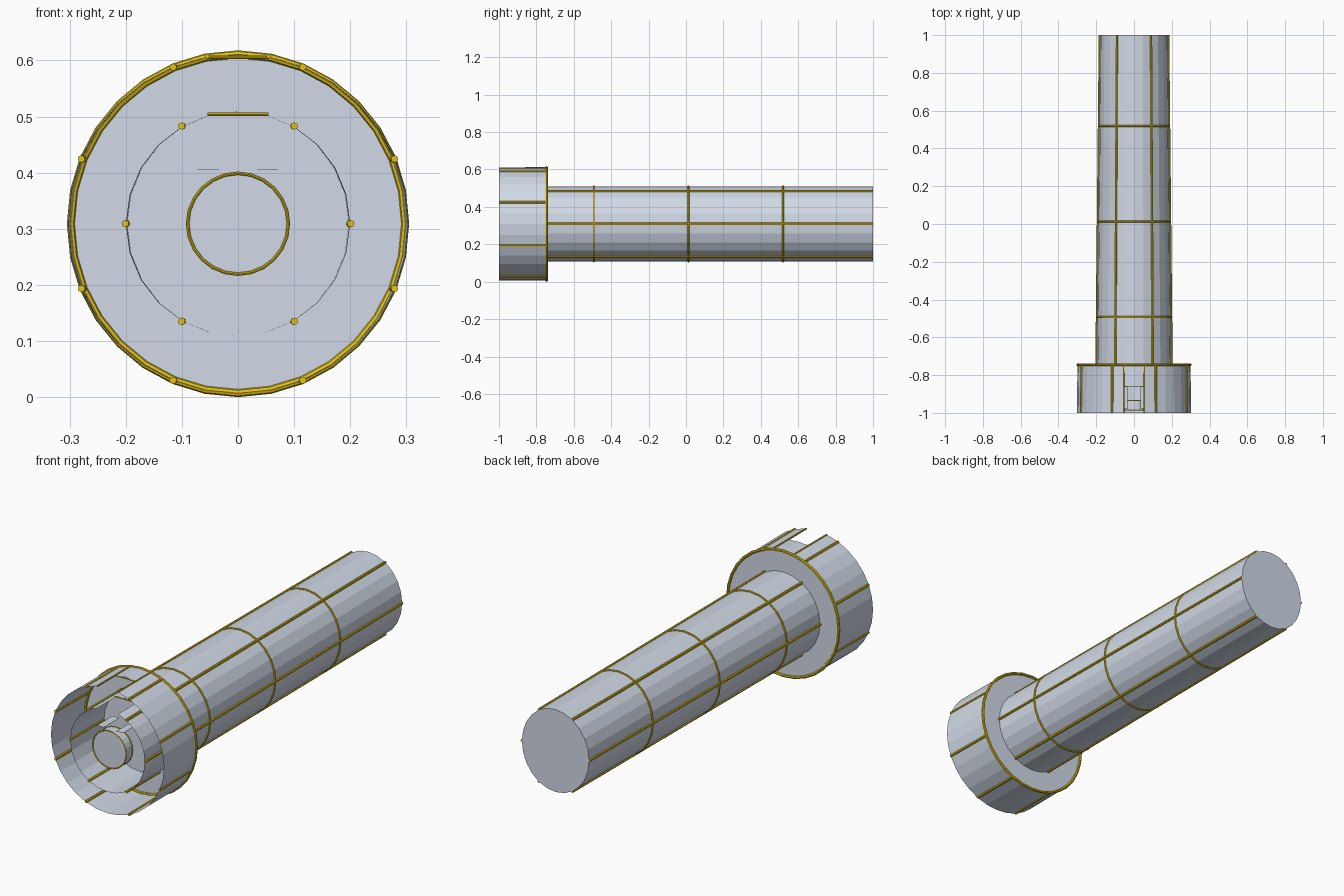
import bpy, bmesh, math
from mathutils import Matrix, Vector

if "Cube" in bpy.data.objects:
    bpy.data.objects.remove(bpy.data.objects["Cube"])

CZ = 0.309            # height of the main axis
FRONT, BACK = -1.0, 1.0
CAP_BACK = -0.745     # rear wall of the collar
SLOT_W, SLOT_END = 0.055, -0.86


def material(name, rgb):
    m = bpy.data.materials.new(name)
    m.diffuse_color = (*rgb, 1.0)
    m.use_nodes = True
    m.node_tree.nodes["Principled BSDF"].inputs["Base Color"].default_value = m.diffuse_color
    return m


GREY = material("pale_steel", (0.64, 0.70, 0.80))
GOLD = material("gold", (0.76, 0.54, 0.01))


def finish(bm, name, mat):
    """Narrow everything slightly in width toward the back, then make the object."""
    for v in bm.verts:
        v.co.x *= 1.0 - 0.05 * (v.co.y + 1.0)
    me = bpy.data.meshes.new(name)
    bm.to_mesh(me)
    bm.free()
    me.materials.append(mat)
    ob = bpy.data.objects.new(name, me)
    bpy.context.collection.objects.link(ob)
    return ob


def circle(bm, r, y, n):
    return [bm.verts.new((r * math.cos(2 * math.pi * i / n), y,
                          CZ + r * math.sin(2 * math.pi * i / n))) for i in range(n)]


def bridge(bm, a, b):
    n = len(a)
    for i in range(n):
        j = (i + 1) % n
        bm.faces.new((a[i], a[j], b[j], b[i]))


def cut_slot(bm):
    """Open a slot in the top of a shell, running back from the front rim."""
    for co, no in (((SLOT_W, 0, 0), (1, 0, 0)), ((-SLOT_W, 0, 0), (1, 0, 0)),
                   ((0, SLOT_END, 0), (0, 1, 0))):
        bmesh.ops.bisect_plane(bm, geom=bm.verts[:] + bm.edges[:] + bm.faces[:],
                               plane_co=co, plane_no=no, dist=1e-5)
    gone = []
    for f in bm.faces:
        c = f.calc_center_median()
        if abs(c.x) < SLOT_W and c.y < SLOT_END and c.z > CZ + 0.15:
            gone.append(f)
    bmesh.ops.delete(bm, geom=gone, context='FACES')


def rod(name, p, q, r):
    """Thin eight-sided trim rod between two points."""
    p, q = Vector(p), Vector(q)
    d = q - p
    bm = bmesh.new()
    mat = Matrix.Translation((p + q) / 2) @ d.to_track_quat('Z', 'Y').to_matrix().to_4x4()
    bmesh.ops.create_cone(bm, cap_ends=True, segments=8, radius1=r, radius2=r,
                          depth=d.length, matrix=mat)
    finish(bm, name, GOLD)


def ring(name, major, minor, y, n):
    """Trim ring around the main axis."""
    bm = bmesh.new()
    loops = []
    for k in range(8):
        t = 2 * math.pi * k / 8
        loops.append(circle(bm, major + minor * math.cos(t), y + minor * math.sin(t), n))
    for k in range(8):
        bridge(bm, loops[k], loops[(k + 1) % 8])
    bmesh.ops.recalc_face_normals(bm, faces=bm.faces[:])
    finish(bm, name, GOLD)


def rails(name, count, start, radius, y0, y1, r):
    """Lengthwise trim rods spaced around a shell."""
    for i in range(count):
        a = start + 2 * math.pi * i / count
        x, z = radius * math.cos(a), CZ + radius * math.sin(a)
        rod(f"{name}_{i + 1}", (x, y0, z), (x, y1, z), r)


# Long barrel: open at the front, closed at the back
bm = bmesh.new()
a, b = circle(bm, 0.2, FRONT, 24), circle(bm, 0.2, BACK, 24)
bridge(bm, a, b)
bm.faces.new(b)
bmesh.ops.recalc_face_normals(bm, faces=bm.faces[:])
cut_slot(bm)
finish(bm, "barrel", GREY)

# Wide collar with a full rear wall that also closes the barrel mouth
bm = bmesh.new()
a, b = circle(bm, 0.303, FRONT, 32), circle(bm, 0.303, CAP_BACK, 32)
bridge(bm, a, b)
bm.faces.new(b)
bmesh.ops.recalc_face_normals(bm, faces=bm.faces[:])
cut_slot(bm)
finish(bm, "collar", GREY)

# Short core disc in the mouth
bm = bmesh.new()
a, b = circle(bm, 0.09, -0.985, 24), circle(bm, 0.09, -0.935, 24)
bridge(bm, a, b)
bm.faces.new(a)
bm.faces.new(b)
bmesh.ops.recalc_face_normals(bm, faces=bm.faces[:])
finish(bm, "core", GREY)

# Thin plates above the core
for side, label in ((-1, "left"), (1, "right")):
    bm = bmesh.new()
    bmesh.ops.create_cube(bm, size=1.0, matrix=Matrix.Translation((side * 0.0525, -0.92, CZ + 0.096))
                          @ Matrix.Diagonal((0.037, 0.12, 0.001, 1)))
    finish(bm, f"core_plate_{label}", GREY)

# Lengthwise trim
rails("barrel_rail", 6, 0.0, 0.201, FRONT, BACK, 0.0065)
rails("collar_rail", 8, math.pi / 8, 0.302, FRONT, CAP_BACK, 0.0065)

# Trim rings
ring("collar_ring", 0.302, 0.007, CAP_BACK, 32)
for i, y in enumerate((-0.493, 0.013, 0.519)):
    ring(f"barrel_ring_{i + 1}", 0.201, 0.005, y, 24)
for i, y in enumerate((-0.985, -0.935)):
    ring(f"core_ring_{i + 1}", 0.09, 0.003, y, 24)

# Trim around the slot in both shells
for label, z in (("collar", CZ + 0.297), ("barrel", CZ + 0.195)):
    rod(f"{label}_slot_end", (-SLOT_W, SLOT_END, z), (SLOT_W, SLOT_END, z), 0.003)
for x, label in ((-SLOT_W, "left"), (SLOT_W, "right")):
    z = CZ + 0.298
    rod(f"slot_edge_{label}", (x, FRONT, z), (x, CAP_BACK, z), 0.004)
